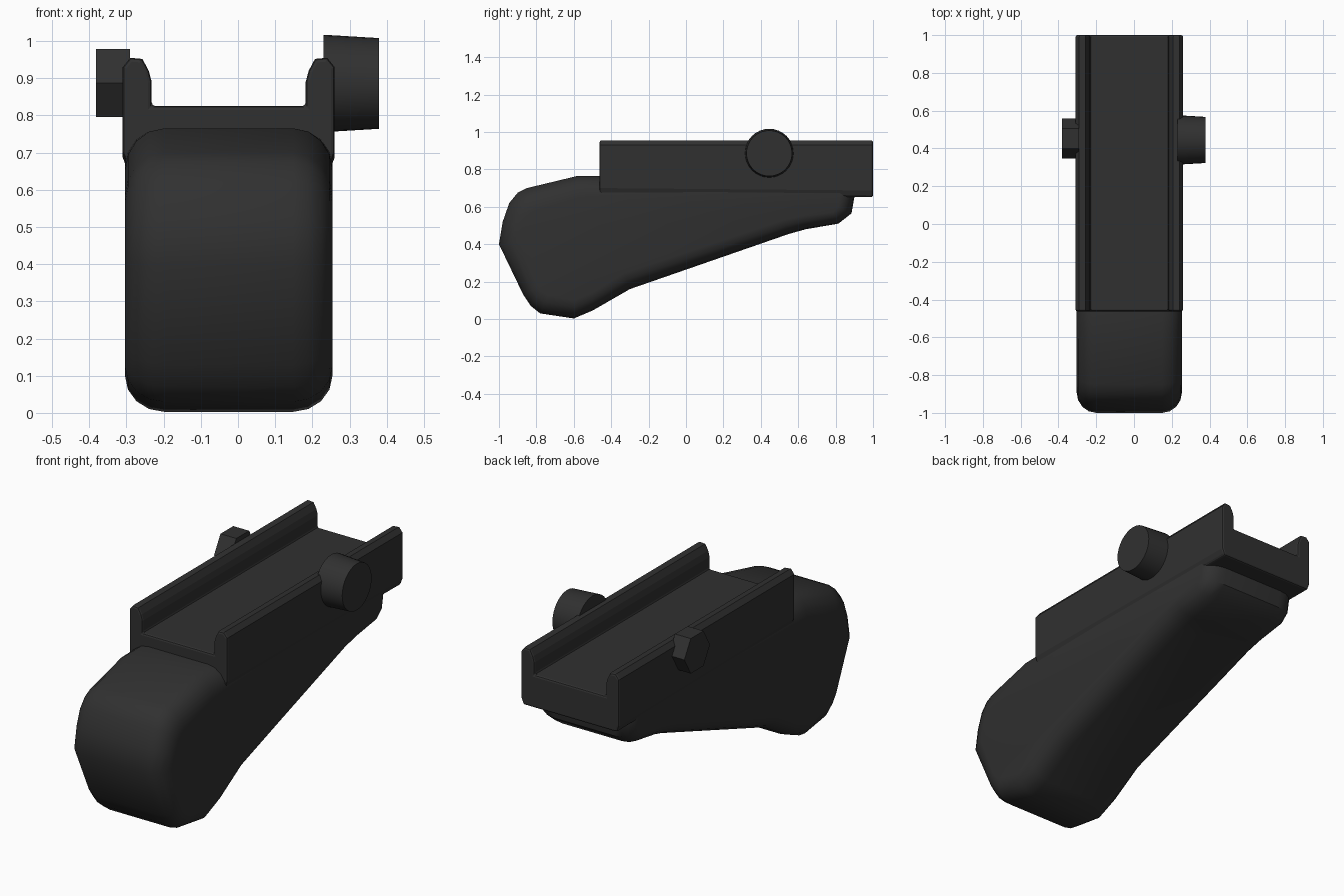
import bpy, bmesh, math

if "Cube" in bpy.data.objects:
    bpy.data.objects.remove(bpy.data.objects["Cube"])

CX = -0.025  # symmetry plane of grip and rail

black = bpy.data.materials.new("matte_black")
black.diffuse_color = (0.03, 0.03, 0.03, 1)
black.use_nodes = True
black.node_tree.nodes["Principled BSDF"].inputs["Base Color"].default_value = black.diffuse_color


def finish(name, bm, smooth=None):
    bmesh.ops.recalc_face_normals(bm, faces=bm.faces)
    mesh = bpy.data.meshes.new(name)
    bm.to_mesh(mesh)
    bm.free()
    mesh.materials.append(black)
    obj = bpy.data.objects.new(name, mesh)
    bpy.context.collection.objects.link(obj)
    if smooth:
        bpy.ops.object.select_all(action='DESELECT')
        obj.select_set(True)
        bpy.context.view_layer.objects.active = obj
        bpy.ops.object.shade_smooth_by_angle(angle=math.radians(smooth))
    return obj


def loft(name, rings, smooth=None):
    bm = bmesh.new()
    loops = [[bm.verts.new(p) for p in ring] for ring in rings]
    n = len(loops[0])
    for a, b in zip(loops, loops[1:]):
        for i in range(n):
            j = (i + 1) % n
            bm.faces.new((a[i], a[j], b[j], b[i]))
    bm.faces.new(loops[0])
    bm.faces.new(loops[-1][::-1])
    return finish(name, bm, smooth)


# Grip body: side silhouette (y, z) rounded into a smaller flat side outline
outer = [(-1.0, .40), (-.98, .52), (-.945, .62), (-.90, .675), (-.85, .70),
         (-.58, .765), (-.46, .765), (.9, .765), (.9, .65), (.885, .565),
         (.815, .51), (.64, .48), (.55, .455), (-.30, .16), (-.50, .045),
         (-.60, .003), (-.78, .03), (-.83, .07), (-.87, .13)]
inner = [(-.89, .41), (-.875, .49), (-.855, .54), (-.83, .565), (-.80, .58),
         (-.57, .65), (-.46, .66), (.83, .70), (.825, .65), (.815, .60),
         (.785, .57), (.63, .55), (.53, .53), (-.33, .245), (-.50, .14),
         (-.595, .10), (-.74, .125), (-.77, .15), (-.795, .18)]
HALF, ROUND, STEPS = 0.279, 0.105, 4
rings = []
for side in (-1, 1):
    for k in range(STEPS + 1):
        t = math.pi / 2 * (STEPS - k if side < 0 else k) / STEPS
        x = CX + side * (HALF - ROUND + ROUND * math.sin(t))
        c = math.cos(t)
        rings.append([(x, iy + (oy - iy) * c, iz + (oz - iz) * c)
                      for (oy, oz), (iy, iz) in zip(outer, inner)])
loft("grip_body", rings, 40)

# Channel rail: mirrored U section, underside dipping slightly to the back
half = [(.272, .665), (.285, .70), (.285, .93), (.265, .955), (.232, .952),
        (.215, .92), (.207, .89), (.207, .825)]
section = half + [(-x, z) for x, z in reversed(half)]
rail = loft("channel_rail", [
    [(CX + x, y, z - (dip if z < .75 else 0)) for x, z in section]
    for y, dip in ((-.462, 0), (1.0, .013))])
bev = rail.modifiers.new("soft_edges", 'BEVEL')
bev.width = 0.01
bev.segments = 2
bev.limit_method = 'ANGLE'
bev.angle_limit = math.radians(60)


# Clamp bolt parts, lying along x
def disc(x, r, sides, y, z):
    return [(x, y + r * math.cos(2 * math.pi * i / sides),
             z + r * math.sin(2 * math.pi * i / sides)) for i in range(sides)]


loft("clamp_knob", [disc(.23, .131, 32, .445, .886),
                    disc(.379, .122, 32, .445, .886)], 40)
loft("clamp_nut", [disc(-.382, .106, 6, .453, .887),
                   disc(-.29, .106, 6, .453, .887)])
